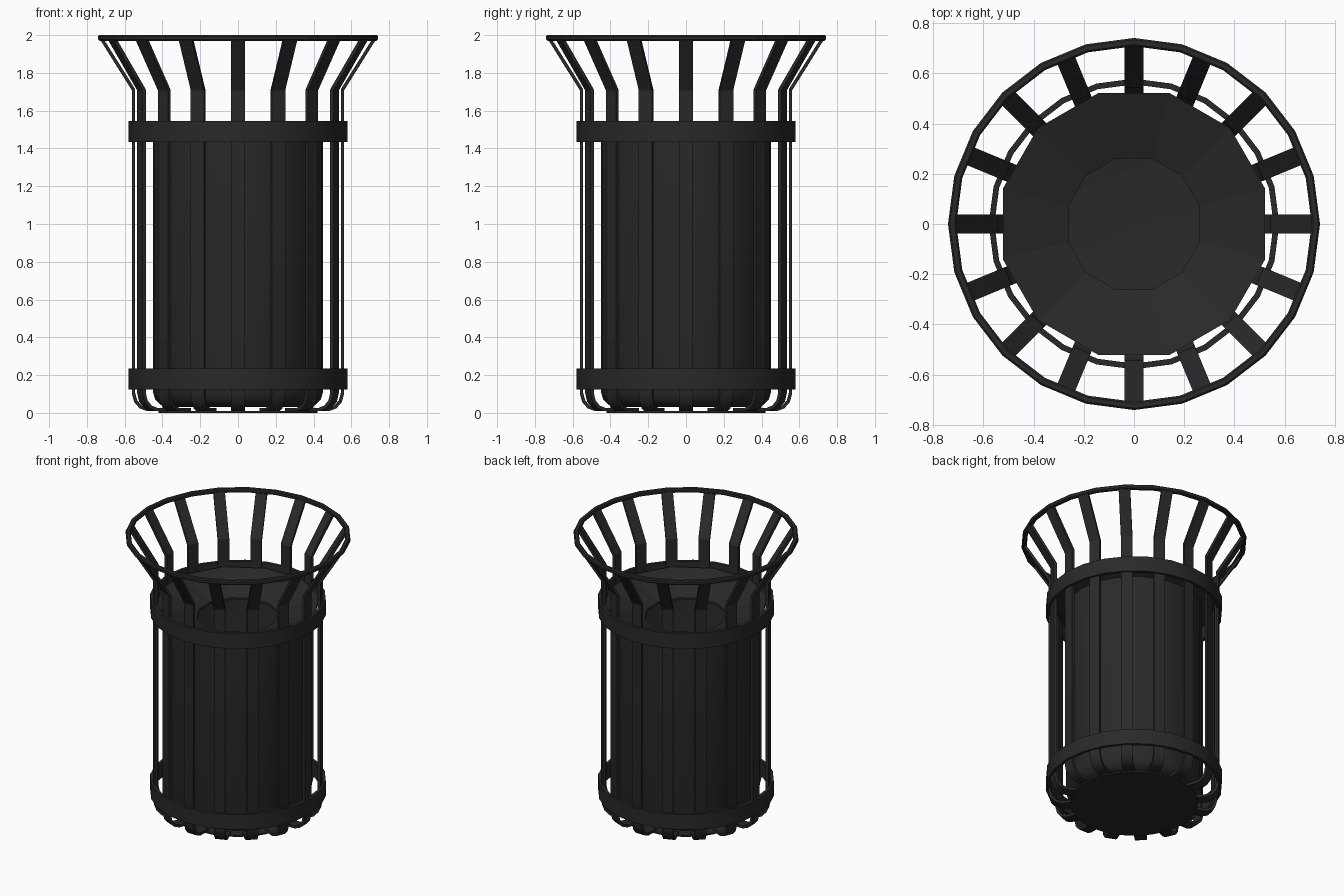
import bpy, bmesh, math
from mathutils import Matrix, Vector

if "Cube" in bpy.data.objects:
    bpy.data.objects.remove(bpy.data.objects["Cube"])

dark = bpy.data.materials.new("dark_metal")
dark.diffuse_color = (0.022, 0.022, 0.022, 1)
dark.use_nodes = True
dark.node_tree.nodes["Principled BSDF"].inputs["Base Color"].default_value = dark.diffuse_color


def finish(bm, name, angle=None):
    bmesh.ops.recalc_face_normals(bm, faces=bm.faces)
    me = bpy.data.meshes.new(name)
    bm.to_mesh(me)
    bm.free()
    me.materials.append(dark)
    ob = bpy.data.objects.new(name, me)
    bpy.context.collection.objects.link(ob)
    if angle:
        bpy.ops.object.select_all(action='DESELECT')
        bpy.context.view_layer.objects.active = ob
        ob.select_set(True)
        bpy.ops.object.shade_smooth_by_angle(angle=math.radians(angle))
    return ob


def lathe(name, profile, sides, start=0.0, angle=None):
    """Revolve a closed (radius, z) profile around the z axis."""
    bm = bmesh.new()
    verts = [bm.verts.new((r, 0, z)) for r, z in profile]
    edges = [bm.edges.new((verts[i], verts[(i + 1) % len(verts)]))
             for i in range(len(verts))]
    bmesh.ops.spin(bm, geom=verts + edges, cent=(0, 0, 0), axis=(0, 0, 1),
                   angle=math.tau, steps=sides, use_duplicate=False)
    bmesh.ops.remove_doubles(bm, verts=bm.verts, dist=1e-4)
    bmesh.ops.rotate(bm, verts=bm.verts, cent=(0, 0, 0),
                     matrix=Matrix.Rotation(start, 3, 'Z'))
    return finish(bm, name, angle)


# Sixteen bent flat slats: inward foot, upright, flared top
PATH = [(0.39, 0.018), (0.48, 0.018), (0.515, 0.031), (0.542, 0.062),
        (0.553, 0.105), (0.553, 1.71), (0.722, 1.98)]
HALF_W, HALF_T = 0.038, 0.009


def slat(name, turn):
    bm = bmesh.new()
    pts = [Vector(p) for p in PATH]
    rings = []
    for i, p in enumerate(pts):
        a = (p - pts[i - 1]).normalized() if i else (pts[1] - p).normalized()
        b = (pts[i + 1] - p).normalized() if i < len(pts) - 1 else a
        t = (a + b).normalized()
        n = Vector((t.y, -t.x)) * HALF_T / max(t.dot(a), 0.5)
        q = [(p + n, -1), (p + n, 1), (p - n, 1), (p - n, -1)]
        rings.append([bm.verts.new((v.x, s * HALF_W, v.y)) for v, s in q])
    for r0, r1 in zip(rings, rings[1:]):
        for k in range(4):
            m = (k + 1) % 4
            bm.faces.new((r0[k], r0[m], r1[m], r1[k]))
    bm.faces.new(rings[0])
    bm.faces.new(rings[-1])
    bmesh.ops.rotate(bm, verts=bm.verts, cent=(0, 0, 0),
                     matrix=Matrix.Rotation(turn, 3, 'Z'))
    return finish(bm, name, 30)


for i in range(16):
    slat(f"slat_{i + 1}", i * math.tau / 16)

# Top rim with softened corners
lathe("top_rim", [(0.708, 1.977), (0.715, 1.970), (0.734, 1.970), (0.741, 1.977),
                  (0.741, 1.993), (0.734, 2.0), (0.715, 2.0), (0.708, 1.993)], 24)

# Hoops around the slats
for name, z0, z1 in (("lower_band", 0.125, 0.235), ("upper_band", 1.435, 1.545)):
    lathe(name, [(0.556, z0), (0.579, z0), (0.579, z1), (0.556, z1)], 24, angle=30)

# Inner bin: thin-walled can with rounded base
lathe("inner_bin", [(0, 0.03), (0.37, 0.03), (0.41, 0.042), (0.438, 0.07),
                    (0.45, 0.11), (0.45, 1.465), (0.438, 1.465), (0.438, 0.11),
                    (0.40, 0.055), (0.36, 0.042), (0, 0.042)], 32, angle=40)

# Twelve-sided funnel lid with centre opening
lathe("funnel_lid", [(0.541, 1.50), (0.541, 1.515), (0.271, 1.415), (0.271, 1.40)],
      12, start=math.radians(15))

# Base plate under the slat feet
lathe("base_plate", [(0, 0), (0.42, 0), (0.42, 0.010), (0, 0.010)], 32, angle=30)
